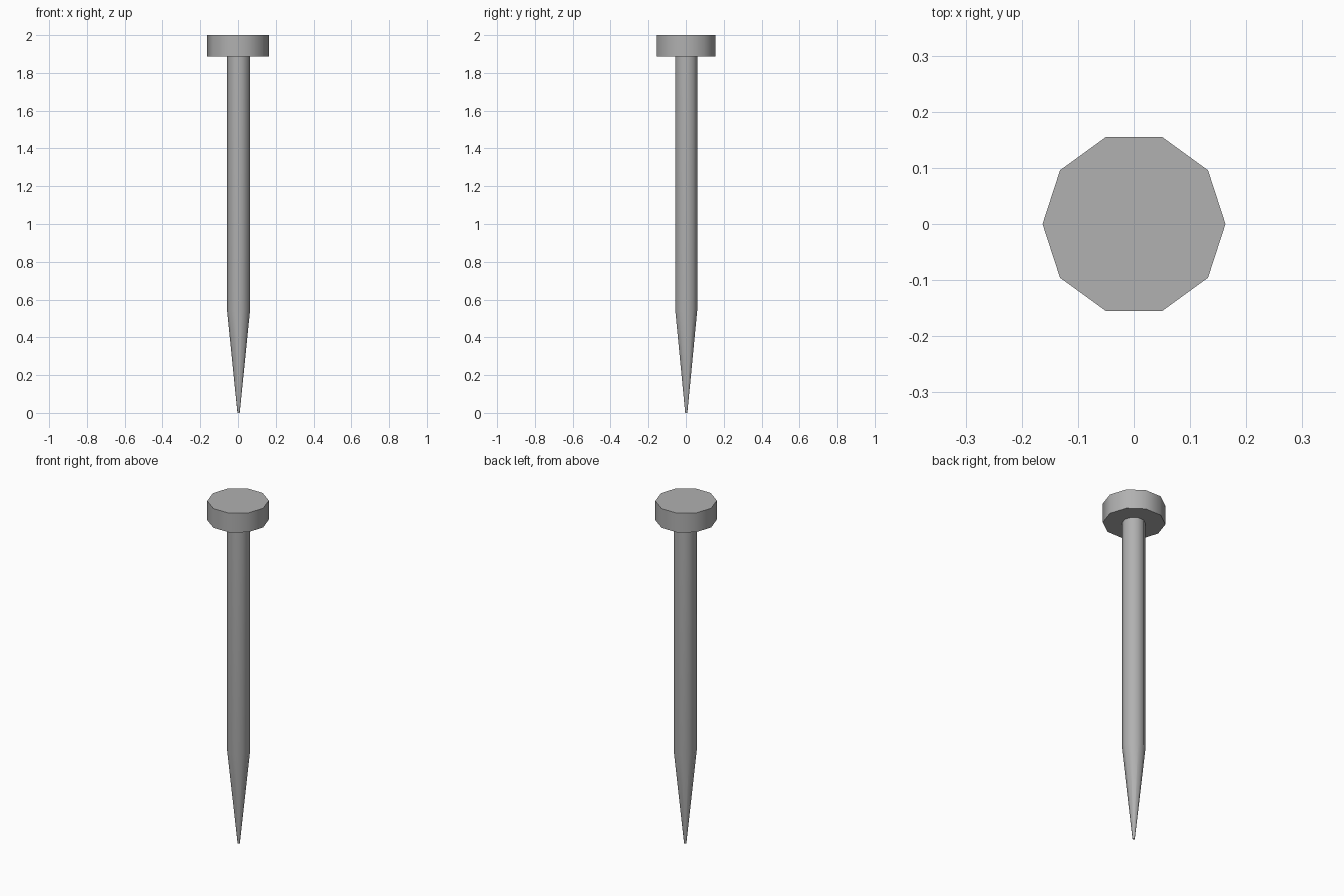
import bpy, bmesh
from math import cos, sin, tau, radians

if "Cube" in bpy.data.objects:
    bpy.data.objects.remove(bpy.data.objects["Cube"])

SIDES = 10

# Dark grey steel
steel = bpy.data.materials.new("steel")
steel.diffuse_color = (0.437, 0.437, 0.437, 1)
steel.use_nodes = True
steel.node_tree.nodes["Principled BSDF"].inputs["Base Color"].default_value = steel.diffuse_color


def lathe(name, profile):
    """Stack ten-sided rings (radius, z, x, y) from bottom to top and cap both ends."""
    bm = bmesh.new()
    rings = [[bm.verts.new((x + r * cos(tau * i / SIDES), y + r * sin(tau * i / SIDES), z))
              for i in range(SIDES)] for r, z, x, y in profile]
    for low, high in zip(rings, rings[1:]):
        for i in range(SIDES):
            j = (i + 1) % SIDES
            bm.faces.new((low[i], low[j], high[j], high[i]))
    bm.faces.new(rings[0][::-1])
    bm.faces.new(rings[-1])
    mesh = bpy.data.meshes.new(name)
    bm.to_mesh(mesh)
    bm.free()
    mesh.materials.append(steel)
    obj = bpy.data.objects.new(name, mesh)
    bpy.context.collection.objects.link(obj)
    # Smooth round the sides, keep the rims sharp
    bpy.ops.object.select_all(action='DESELECT')
    obj.select_set(True)
    bpy.context.view_layer.objects.active = obj
    bpy.ops.object.shade_smooth_by_angle(angle=radians(40))
    return obj


# Whole nail in one turned piece: tip, taper, shank (a hair off-centre), flat head
DX, DY = 0.003, 0.002
lathe("nail", [(0.006, 0.0, DX, DY), (0.061, 0.545, DX, DY), (0.061, 1.888, DX, DY),
               (0.163, 1.888, 0, 0), (0.163, 2.0, 0, 0)])
